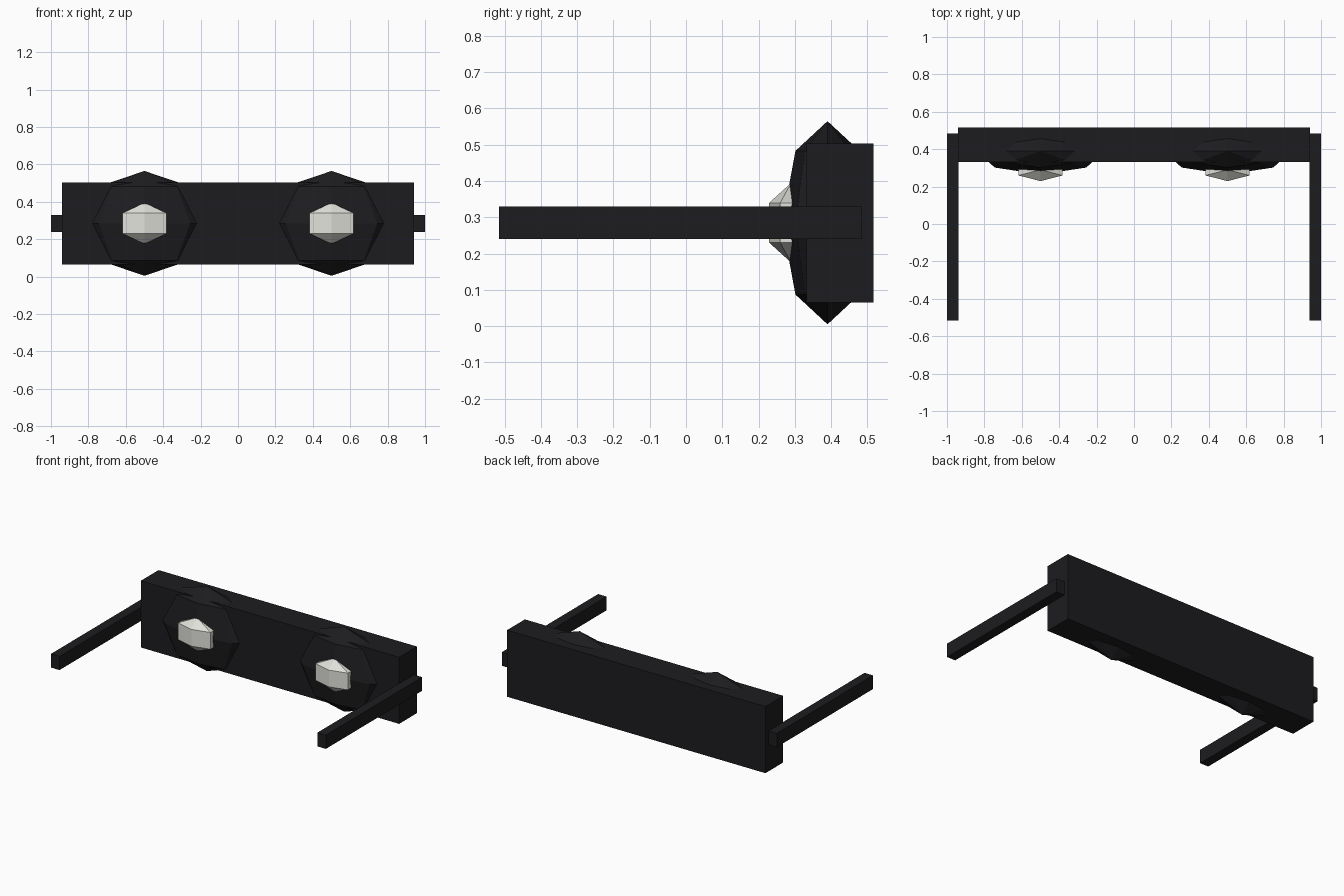
import bpy

if "Cube" in bpy.data.objects:
    bpy.data.objects.remove(bpy.data.objects["Cube"])


def material(name, color):
    m = bpy.data.materials.new(name)
    m.diffuse_color = color
    m.use_nodes = True
    m.node_tree.nodes["Principled BSDF"].inputs["Base Color"].default_value = m.diffuse_color
    return m


dark = material("dark_plastic", (0.012, 0.012, 0.014, 1))
pale = material("pale_glass", (0.75, 0.75, 0.70, 1))


def finish(name, scale, mat):
    o = bpy.context.object
    o.name = name
    o.scale = scale
    o.data.materials.append(mat)
    bpy.ops.object.transform_apply(location=False, rotation=False, scale=True)


def box(name, lo, hi, mat):
    center = [(a + b) / 2 for a, b in zip(lo, hi)]
    bpy.ops.mesh.primitive_cube_add(size=1, location=center)
    finish(name, [b - a for a, b in zip(lo, hi)], mat)


def ball(name, center, radii, segments, rings, mat):
    bpy.ops.mesh.primitive_uv_sphere_add(
        segments=segments, ring_count=rings, radius=1, location=center)
    finish(name, radii, mat)


# Front bar
box("front_bar", (-0.94, 0.332, 0.065), (0.94, 0.517, 0.503), dark)

for side, s in (("left", -1), ("right", 1)):
    # Side arm overlapping the end of the bar
    xs = sorted((s * 0.938, s * 1.0))
    box(side + "_arm", (xs[0], -0.515, 0.24), (xs[1], 0.485, 0.33), dark)
    # Faceted dark eye socket with a pale faceted lens set into it
    ball(side + "_socket", (s * 0.5, 0.39, 0.285), (0.345, 0.125, 0.28), 8, 4, dark)
    ball(side + "_lens", (s * 0.5, 0.29, 0.285), (0.158, 0.07, 0.11), 6, 3, pale)
